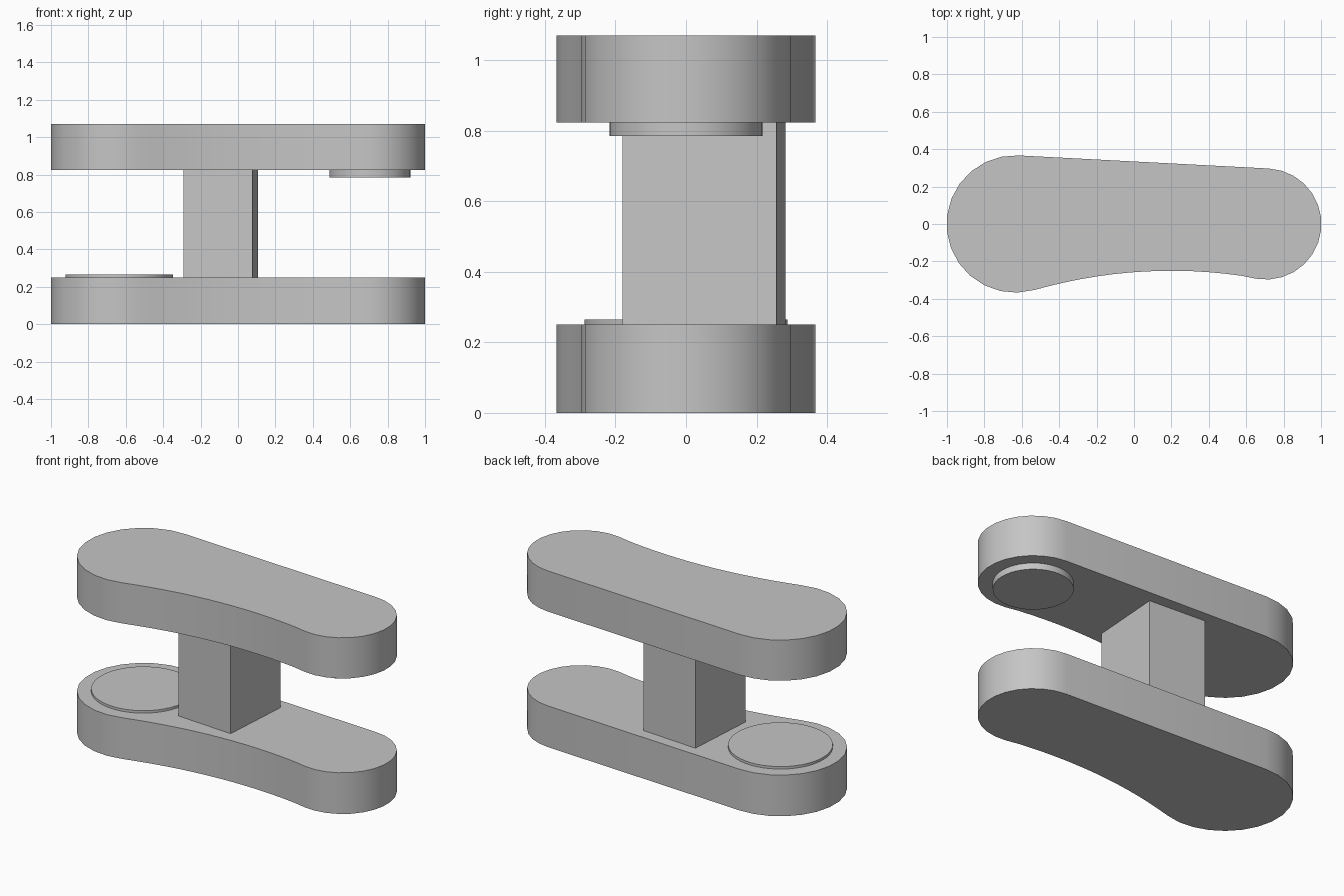
import bpy, bmesh
from math import acos, asin, atan2, cos, sin, pi, radians
from mathutils import Vector, Matrix

cube = bpy.data.objects.get("Cube")
if cube:
    bpy.data.objects.remove(cube, do_unlink=True)

grey = bpy.data.materials.new("plain grey")
grey.use_nodes = True
colour = (0.56, 0.56, 0.56, 1)
grey.diffuse_color = colour
grey.node_tree.nodes["Principled BSDF"].inputs["Base Color"].default_value = colour


def extrude_profile(name, points, bottom, top):
    """Extrude a closed outline between two heights."""
    bm = bmesh.new()
    face = bm.faces.new([bm.verts.new((x, y, bottom)) for x, y in points])
    new = bmesh.ops.extrude_face_region(bm, geom=[face])["geom"]
    bmesh.ops.translate(bm, vec=(0, 0, top - bottom),
                        verts=[v for v in new if isinstance(v, bmesh.types.BMVert)])
    bmesh.ops.recalc_face_normals(bm, faces=bm.faces)
    mesh = bpy.data.meshes.new(name)
    bm.to_mesh(mesh)
    bm.free()
    mesh.materials.append(grey)
    obj = bpy.data.objects.new(name, mesh)
    bpy.context.collection.objects.link(obj)
    bpy.ops.object.select_all(action='DESELECT')
    obj.select_set(True)
    bpy.context.view_layer.objects.active = obj
    bpy.ops.object.shade_smooth_by_angle(angle=radians(30))
    return obj


def arc(centre, radius, start, end, steps):
    """Points along an arc, both ends included."""
    angles = [start + (end - start) * i / steps for i in range(steps + 1)]
    return [(centre[0] + radius * cos(a), centre[1] + radius * sin(a)) for a in angles]


# Plate outline: two round ends, a straight back and a hollow front
big, big_r = Vector((-0.635, 0)), 0.367
small, small_r = Vector((0.705, 0)), 0.297
hollow, hollow_r = Vector((0.2, -2.9)), 2.65
back = pi / 2 - asin((big_r - small_r) / (small.x - big.x))
to_big, to_small = big - hollow, small - hollow
big_angle = atan2(to_big.y, to_big.x)
small_angle = atan2(to_small.y, to_small.x)
outline = arc(big, big_r, back, big_angle + pi, 14)
outline += arc(hollow, hollow_r, big_angle, small_angle, 14)[1:-1]
outline += arc(small, small_r, small_angle - pi, back, 14)

extrude_profile("lower_plate", outline, 0, 0.25)
extrude_profile("upper_plate", outline, 0.823, 1.07)

# Round pads on the facing sides of the plates
extrude_profile("lower_pad", arc(big, 0.288, 0, 2 * pi, 48)[:-1], 0.25, 0.265)
extrude_profile("upper_pad", arc(small, 0.217, 0, 2 * pi, 48)[:-1], 0.785, 0.823)

# Square column, turned to follow the back edge
turn = Matrix.Rotation(radians(-3.9), 2)
corners = [Vector((-0.092, 0.051)) + turn @ Vector((sx * 0.184, sy * 0.219))
           for sx, sy in ((-1, -1), (1, -1), (1, 1), (-1, 1))]
extrude_profile("column", corners, 0.25, 0.823)
